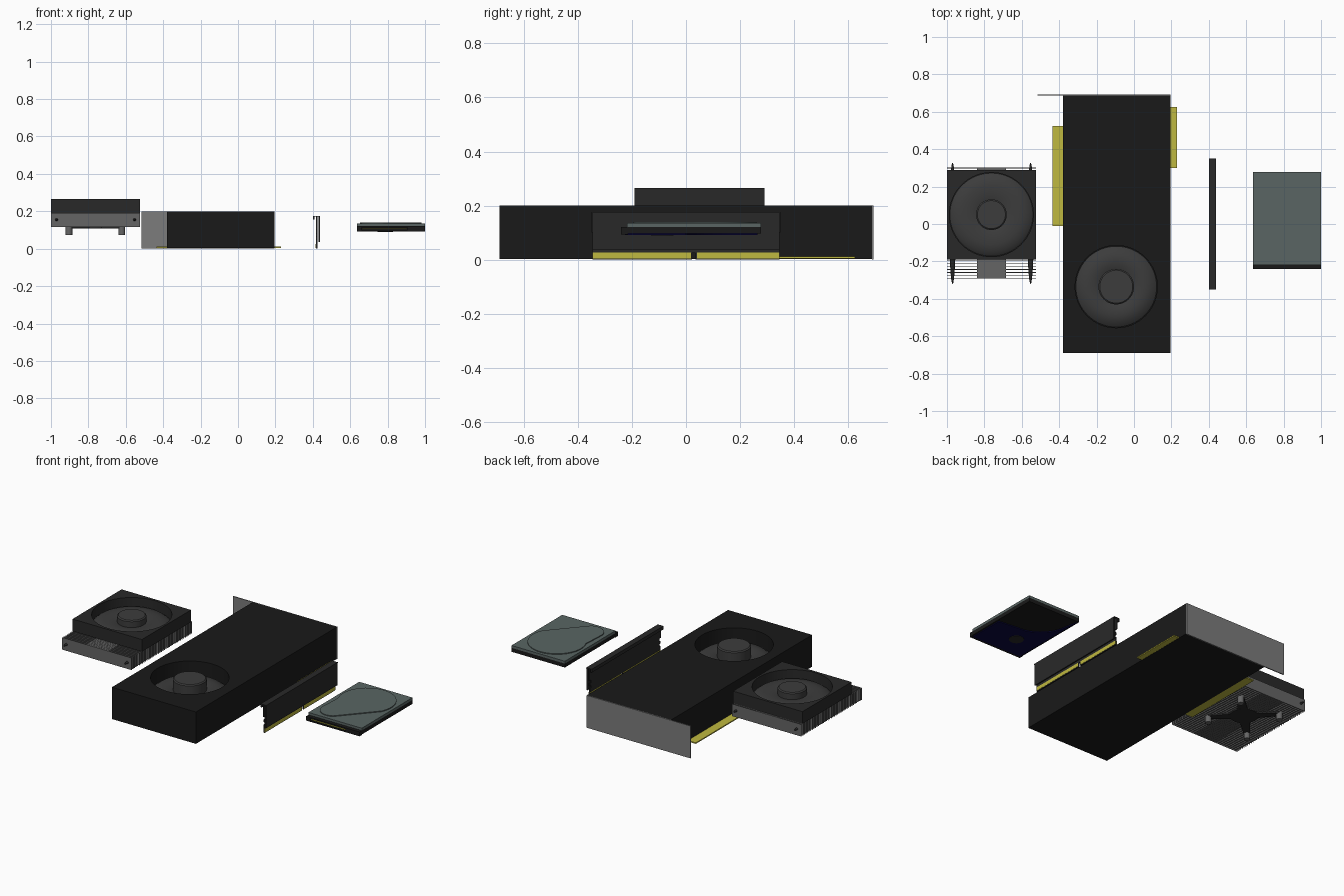
import bpy, bmesh, math
from mathutils import Vector

if "Cube" in bpy.data.objects:
    bpy.data.objects.remove(bpy.data.objects["Cube"])


def mat(name, r, g, b):
    m = bpy.data.materials.new(name)
    m.diffuse_color = (r, g, b, 1)
    m.use_nodes = True
    m.node_tree.nodes["Principled BSDF"].inputs["Base Color"].default_value = m.diffuse_color
    return m


BLACK = mat("black", .010, .010, .010)
DARK = mat("dark", .022, .022, .022)
FAN = mat("fan_grey", .045, .045, .045)
METAL = mat("metal", .13, .13, .13)
STEEL = mat("steel", .20, .20, .20)
GOLD = mat("gold", .52, .48, .05)
LID = mat("lid", .10, .13, .125)
BLUE = mat("blue", .003, .002, .05)


def finish(name, bm, m, smooth=False):
    bmesh.ops.recalc_face_normals(bm, faces=bm.faces)
    me = bpy.data.meshes.new(name)
    bm.to_mesh(me)
    bm.free()
    me.materials.append(m)
    ob = bpy.data.objects.new(name, me)
    bpy.context.collection.objects.link(ob)
    if smooth:
        bpy.ops.object.select_all(action='DESELECT')
        ob.select_set(True)
        bpy.context.view_layer.objects.active = ob
        bpy.ops.object.shade_smooth_by_angle(angle=math.radians(35))
    return ob


def add_box(bm, x0, x1, y0, y1, z0, z1):
    vs = bmesh.ops.create_cube(bm, size=1)['verts']
    for v in vs:
        v.co = Vector(((x0 + x1) / 2 + v.co.x * (x1 - x0),
                       (y0 + y1) / 2 + v.co.y * (y1 - y0),
                       (z0 + z1) / 2 + v.co.z * (z1 - z0)))


def boxes(name, m, *specs):
    bm = bmesh.new()
    for s in specs:
        add_box(bm, *s)
    return finish(name, bm, m)


def lathe(name, m, cx, cy, profile, steps=64):
    bm = bmesh.new()
    vs = [bm.verts.new((cx + r, cy, z)) for r, z in profile]
    es = [bm.edges.new(p) for p in zip(vs, vs[1:])]
    bmesh.ops.spin(bm, geom=vs + es, cent=(cx, cy, 0), axis=(0, 0, 1),
                   angle=2 * math.pi, steps=steps)
    bmesh.ops.remove_doubles(bm, verts=bm.verts, dist=1e-5)
    return finish(name, bm, m, True)


def prism(name, m, pts, direction, smooth=False):
    """Extrude a closed 3D outline along a vector."""
    bm = bmesh.new()
    f = bm.faces.new([bm.verts.new(p) for p in pts])
    r = bmesh.ops.extrude_face_region(bm, geom=[f], use_keep_orig=True)
    bmesh.ops.translate(bm, vec=direction,
                        verts=[g for g in r['geom'] if isinstance(g, bmesh.types.BMVert)])
    return finish(name, bm, m, smooth)


def bore(ob, cx, cy, r, z0, z1):
    """Sink a round well into a housing."""
    c = lathe("well_cutter", DARK, cx, cy, [(0, z0), (r, z0), (r, z1), (0, z1)])
    c.hide_render = True
    c.hide_viewport = False
    mod = ob.modifiers.new("well", 'BOOLEAN')
    mod.object = c
    mod.solver = 'EXACT'
    bpy.context.view_layer.objects.active = ob
    bpy.ops.object.modifier_apply(modifier=mod.name)
    bpy.data.objects.remove(c)


# Graphics card
gpu = boxes("card_housing", BLACK, (-.38, .195, -.69, .688, .003, .2))
bore(gpu, -.095, -.335, .22, .105, .3)
lathe("card_fan", FAN, -.095, -.335,
      [(0, .198), (.088, .198), (.095, .192), (.095, .128), (.12, .137),
       (.155, .138), (.19, .13), (.216, .11), (.216, .106), (0, .106)])
boxes("card_bracket", STEEL, (-.515, .195, .687, .693, 0, .2))
boxes("card_edge_contacts", GOLD, (-.435, -.37, -.01, .525, .004, .011),
      (.19, .23, .3, .625, .004, .011))

# Processor cooler: fan
CX, CY = -.7625, .05
shroud = boxes("cooler_fan_shroud", DARK, (-1, -.525, -.19, .29, .19, .265))
bore(shroud, CX, CY, .225, .2, .3)
lathe("cooler_fan", FAN, CX, CY,
      [(0, .264), (.075, .264), (.082, .258), (.082, .222), (.11, .229),
       (.16, .229), (.2, .222), (.222, .205), (.222, .201), (0, .201)])

# Processor cooler: fin stack, core, clip rods
boxes("cooler_fins", METAL,
      *[(-1, -.525, -.292 + i * .0155, -.288 + i * .0155, .115, .19) for i in range(39)])
boxes("cooler_core", METAL, (-.84, -.685, -.291, .296, .118, .189))
for i, x in enumerate((-.97, -.553)):
    bm = bmesh.new()
    bmesh.ops.create_uvsphere(bm, u_segments=20, v_segments=16, radius=1)
    for v in bm.verts:
        v.co = Vector((x + v.co.x * .018, .003 + v.co.z * .325, .155 + v.co.y * .018))
    finish("cooler_rod_%d" % (i + 1), bm, DARK, True)

# Processor cooler: crossed mounting bracket and feet
lathe("cooler_base_plate", DARK, CX, CY, [(0, .116), (.08, .116), (.08, .107), (0, .107)], 32)
for i in range(4):
    a = math.pi / 4 + i * math.pi / 2
    u, w = Vector((math.cos(a), math.sin(a), 0)), Vector((-math.sin(a), math.cos(a), 0))
    c = Vector((CX, CY, .108))
    prism("cooler_arm_%d" % (i + 1), DARK,
          [c + u * .05 + w * .03, c + u * .2 + w * .018,
           c + u * .2 - w * .018, c + u * .05 - w * .03], (0, 0, .009))
    p = c + u * .2
    lathe("cooler_foot_%d" % (i + 1), METAL, p.x, p.y,
          [(0, .116), (.018, .116), (.018, .072), (0, .072)], 24)

# Memory module
half = [(.345, 0), (.345, .05), (.335, .05), (.335, .065), (.345, .065), (.345, .08),
        (.335, .08), (.335, .1), (.35, .1), (.35, .175)]
outline = [(.416, y, z) for y, z in half] + [(.416, -y, z) for y, z in reversed(half)]
outline += [(.416, .022, 0), (.416, .022, .024), (.416, .036, .024), (.416, .036, 0)]
prism("memory_board", DARK, outline, (.008, 0, 0))
boxes("memory_spreader", DARK, (.431, .438, -.345, .345, .035, .175),
      (.4, .438, -.35, .35, .171, .176), (.4, .408, -.35, .35, .155, .175))
boxes("memory_contacts", GOLD,
      *[(x, x + .0015, y0, y1, .004, .026) for x in (.4148, .4238)
        for y0, y1 in ((-.345, .018), (.04, .345))])

# Hard drive: case, lid, connector
boxes("drive_case", BLACK, (.635, 1, -.22, .278, .096, .12),
      (.635, .66, -.24, -.215, .093, .12), (.905, 1, -.24, -.215, .093, .12),
      (.66, .905, -.24, -.215, .112, .12), (.66, .905, -.24, -.215, .093, .099))
boxes("drive_connector", GOLD, (.665, .9, -.238, -.22, .104, .108))
boxes("drive_lid", LID, (.635, 1, -.218, .278, .12, .135))

# Raised platter dome: big arc at the back, small arc at the front corner
dome = []
for cx, cy, r, a0, a1 in ((.817, .095, .165, -25, 205), (.74, -.115, .08, 180, 300)):
    for k in range(25):
        a = math.radians(a0 + (a1 - a0) * k / 24)
        dome.append((cx + r * math.cos(a), cy + r * math.sin(a), .134))
prism("drive_lid_dome", LID, dome, (0, 0, .006), True)

# Underside circuit board with a curved cut-out, and the spindle cap
board = [(.645, -.225, .091), (.99, -.225, .091), (.99, .0, .091)]
for k in range(13):
    a = math.radians(255 - 70 * k / 12)
    board.append((.86 + .2 * math.cos(a), .21 + .2 * math.sin(a), .091))
board.append((.645, .265, .091))
prism("drive_board", BLUE, board, (0, 0, .006))
lathe("drive_spindle_cap", DARK, .787, -.088, [(0, .095), (.042, .095), (.042, .089), (0, .089)], 32)
